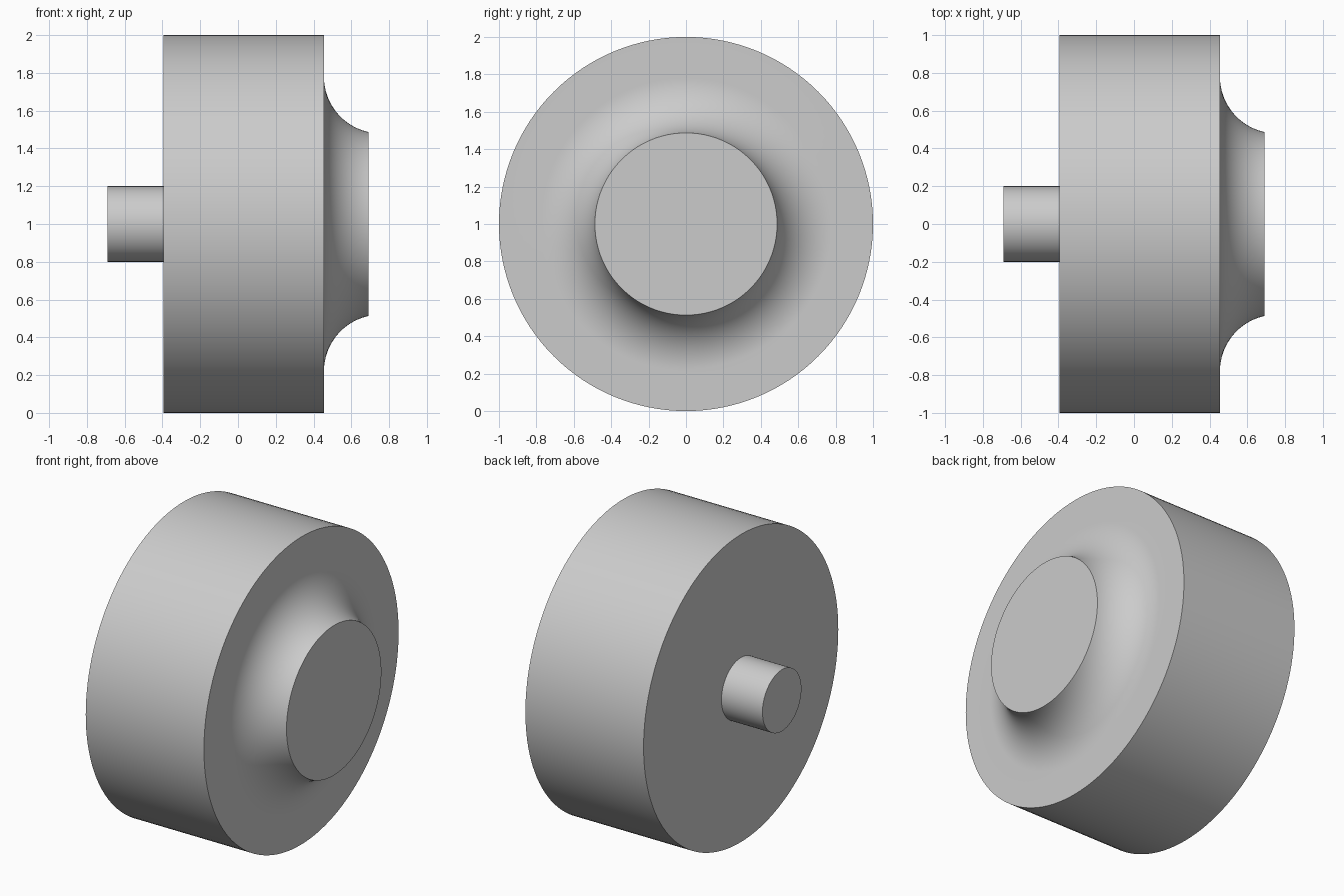
import bpy, bmesh, math

SIDES = 128

cube = bpy.data.objects.get("Cube")
if cube:
    bpy.data.objects.remove(cube, do_unlink=True)

# Single plain grey finish
grey = bpy.data.materials.new("plain grey")
colour = (0.6, 0.6, 0.6, 1)
grey.diffuse_color = colour
grey.use_nodes = True
grey.node_tree.nodes["Principled BSDF"].inputs["Base Color"].default_value = colour


def lathe(name, profile):
    """Revolve (x, radius) points about the horizontal x axis at z = 1."""
    bm = bmesh.new()
    verts = [bm.verts.new((x, 0, 1 + r)) for x, r in profile]
    edges = [bm.edges.new(pair) for pair in zip(verts, verts[1:])]
    bmesh.ops.spin(bm, geom=verts + edges, cent=(0, 0, 1), axis=(1, 0, 0),
                   angle=math.tau, steps=SIDES, use_duplicate=False)
    bmesh.ops.remove_doubles(bm, verts=bm.verts, dist=1e-5)
    bmesh.ops.recalc_face_normals(bm, faces=bm.faces)
    mesh = bpy.data.meshes.new(name)
    bm.to_mesh(mesh)
    bm.free()
    mesh.materials.append(grey)
    obj = bpy.data.objects.new(name, mesh)
    bpy.context.collection.objects.link(obj)
    bpy.ops.object.select_all(action="DESELECT")
    obj.select_set(True)
    bpy.context.view_layer.objects.active = obj
    bpy.ops.object.shade_smooth_by_angle(angle=math.radians(30))
    return obj


# Drum with a concave flared hub on its left side
back, face, hub_end = -0.395, 0.455, 0.69
fillet, foot = 0.3, 0.78
sweep = math.acos((fillet - (hub_end - face)) / fillet)
flare = []
for i in range(25):
    a = sweep * i / 24
    flare.append((face + fillet * (1 - math.cos(a)), foot - fillet * math.sin(a)))
lathe("drum_with_flared_hub",
      [(back, 0), (back, 1), (face, 1)] + flare + [(hub_end, 0)])

# Slim shaft on the right side
lathe("shaft", [(-0.69, 0), (-0.69, 0.2), (back + 0.02, 0.2), (back + 0.02, 0)])
